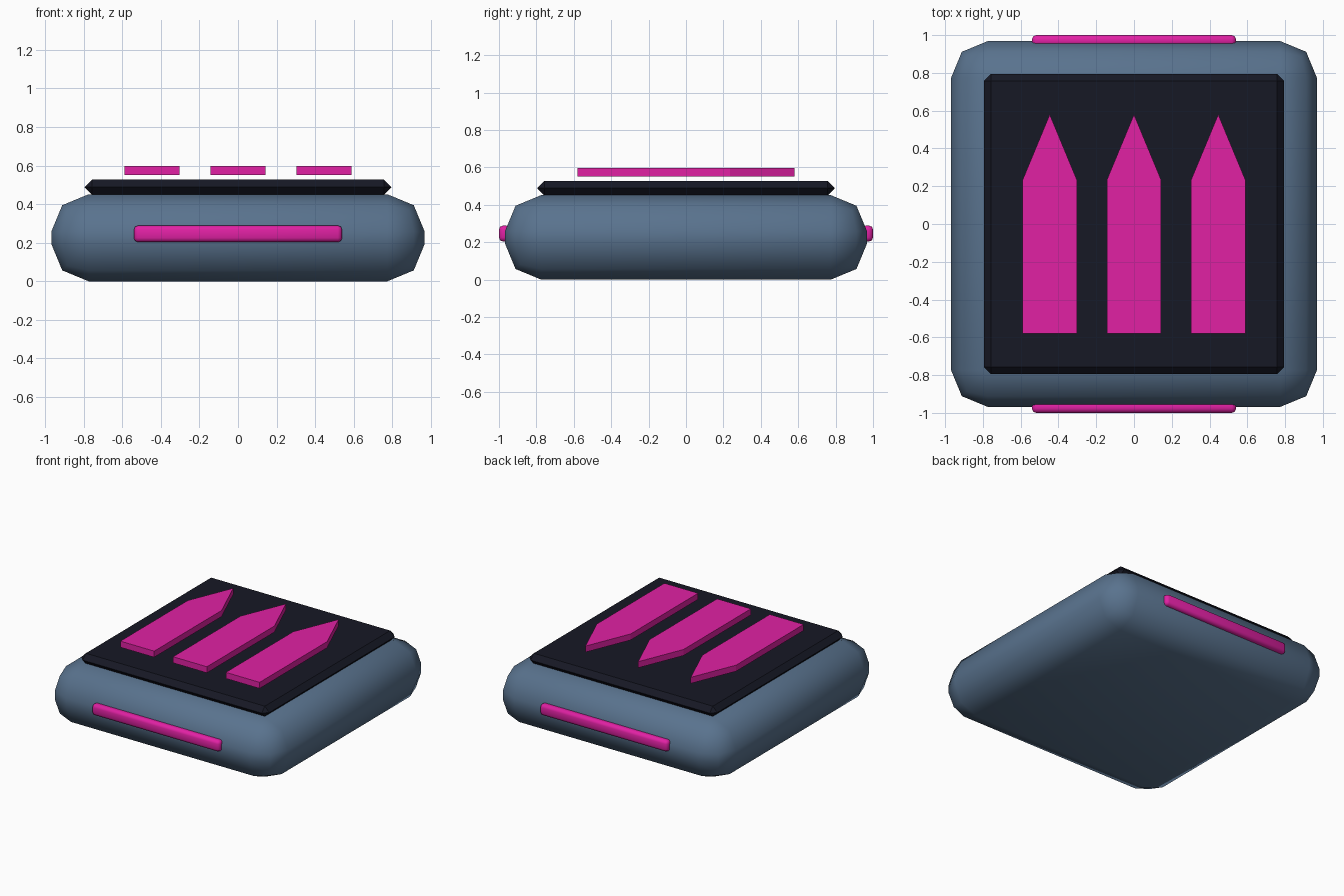
import bpy, bmesh

if "Cube" in bpy.data.objects:
    bpy.data.objects.remove(bpy.data.objects["Cube"])


def material(name, rgb):
    m = bpy.data.materials.new(name)
    m.diffuse_color = (*rgb, 1)
    m.use_nodes = True
    m.node_tree.nodes["Principled BSDF"].inputs["Base Color"].default_value = m.diffuse_color
    return m


BLUE = material("slate_blue", (0.1, 0.17, 0.27))
DARK = material("dark_navy", (0.008, 0.009, 0.018))
PINK = material("hot_pink", (0.75, 0.015, 0.37))


def add_object(name, bm, mat):
    bmesh.ops.recalc_face_normals(bm, faces=bm.faces[:])
    mesh = bpy.data.meshes.new(name)
    bm.to_mesh(mesh)
    bm.free()
    mesh.materials.append(mat)
    obj = bpy.data.objects.new(name, mesh)
    bpy.context.collection.objects.link(obj)
    return obj


def bevelled_box(name, lo, hi, radius, segments, mat, smooth=False):
    bm = bmesh.new()
    bmesh.ops.create_cube(bm, size=1)
    for v in bm.verts:
        v.co = [(a + b) / 2 + c * (b - a) for a, b, c in zip(lo, hi, v.co)]
    bmesh.ops.bevel(bm, geom=bm.edges[:], offset=radius, segments=segments,
                    profile=0.5, affect='EDGES')
    obj = add_object(name, bm, mat)
    if smooth:
        obj.data.shade_smooth()
    return obj


def arrow(name, x, mat):
    w, y0, y1, y2 = 0.143, -0.58, 0.235, 0.58
    outline = [(-w, y0), (w, y0), (w, y1), (0, y2), (-w, y1)]
    bm = bmesh.new()
    face = bm.faces.new([bm.verts.new((x + px, py, 0.55)) for px, py in outline])
    ext = bmesh.ops.extrude_face_region(bm, geom=[face], use_keep_orig=True)
    for v in ext["geom"]:
        if isinstance(v, bmesh.types.BMVert):
            v.co.z = 0.597
    return add_object(name, bm, mat)


# Rounded base and the dark panel on top
bevelled_box("base", (-0.968, -0.968, 0), (0.968, 0.968, 0.451), 0.193, 2, BLUE, True)
bevelled_box("top_panel", (-0.795, -0.795, 0.449), (0.795, 0.795, 0.527), 0.038, 1, DARK)

# Three arrows floating just above the panel
for label, x in (("left", -0.446), ("middle", 0), ("right", 0.446)):
    arrow(f"arrow_{label}", x, PINK)

# Light strips on front and back
for label, y0, y1 in (("front", -1, -0.94), ("back", 0.94, 1)):
    bevelled_box(f"{label}_strip", (-0.54, y0, 0.203), (0.54, y1, 0.289),
                 0.022, 2, PINK, True)
